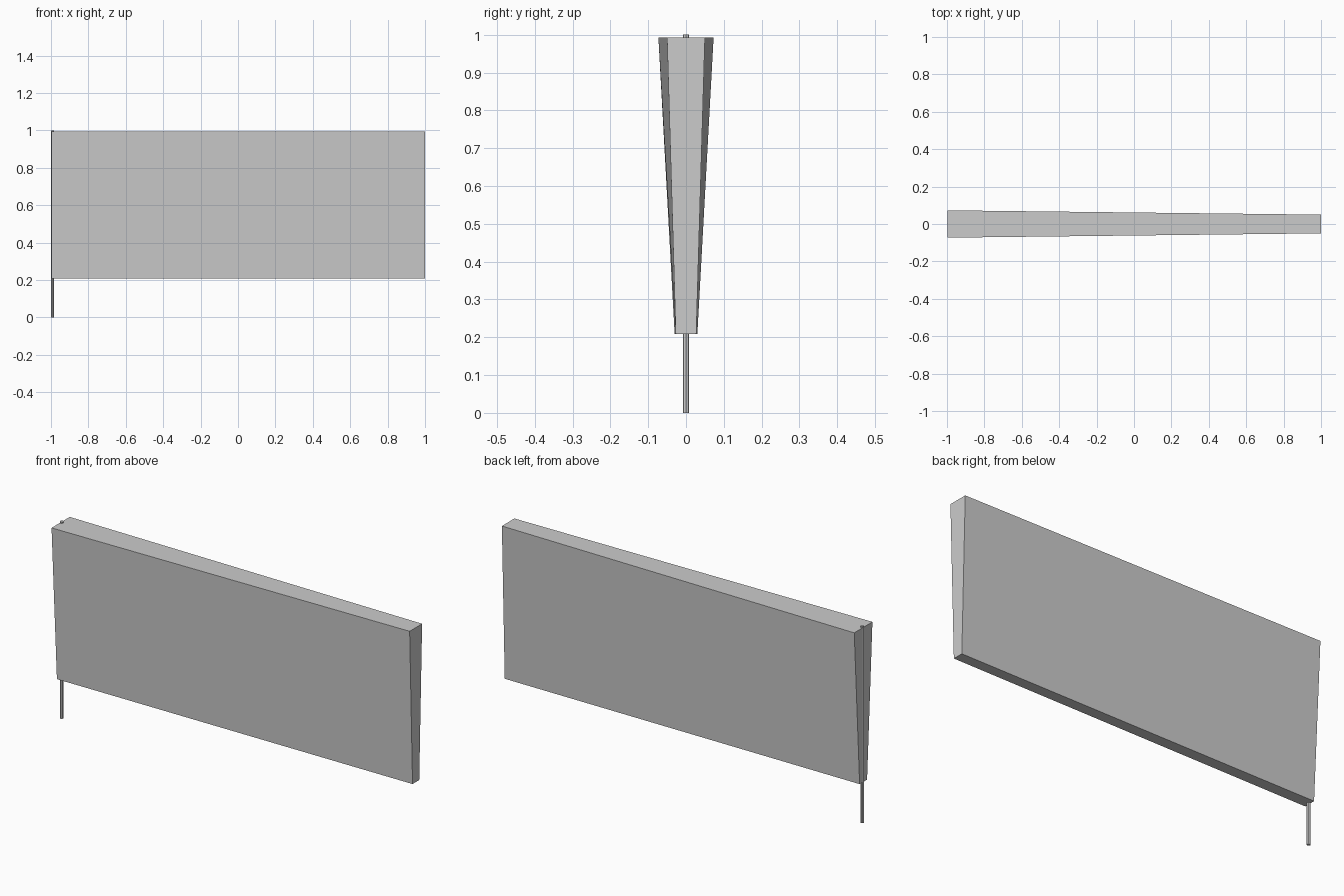
import bpy, bmesh

if "Cube" in bpy.data.objects:
    bpy.data.objects.remove(bpy.data.objects["Cube"])

# Tapered banner panel: thicker at the top and at the pole end
bm = bmesh.new()
bmesh.ops.create_cube(bm, size=2)
half_depth = {(-1, -1): 0.030, (-1, 1): 0.073, (1, -1): 0.027, (1, 1): 0.050}
for v in bm.verts:
    sx, sy, sz = (round(c) for c in v.co)
    v.co = (1.0 if sx > 0 else -0.997,
            sy * half_depth[sx, sz],
            0.993 if sz > 0 else 0.208)
mesh = bpy.data.meshes.new("banner_panel")
bm.to_mesh(mesh)
bm.free()
panel = bpy.data.objects.new("banner_panel", mesh)
bpy.context.collection.objects.link(panel)

# Thin pole running up the thick end
bpy.ops.mesh.primitive_cylinder_add(vertices=8, radius=0.0085, depth=1.0,
                                    location=(-0.9915, 0, 0.5))
bpy.context.object.name = "pole"
